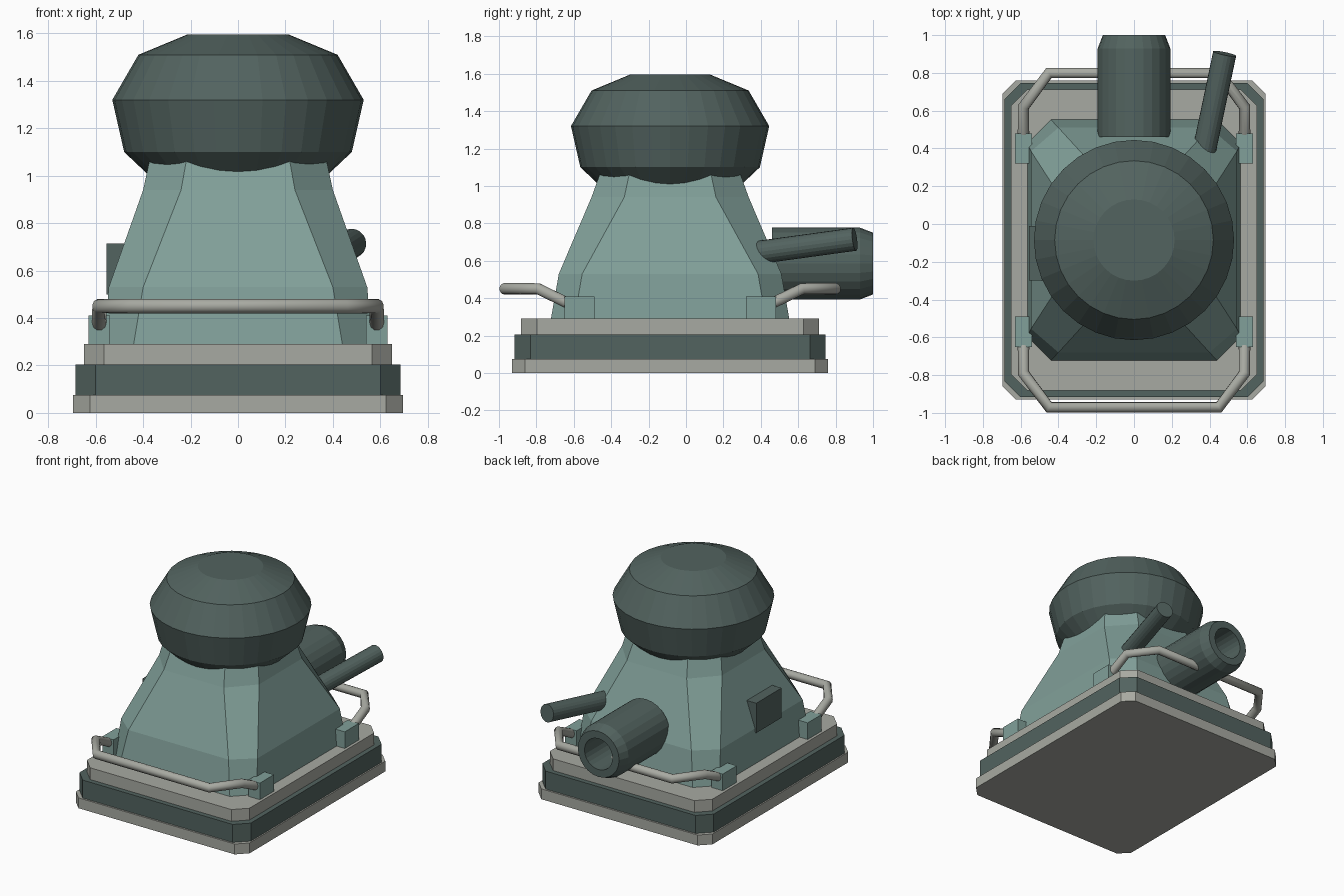
import bpy, bmesh, math
from mathutils import Vector, Matrix

cube = bpy.data.objects.get("Cube")
if cube:
    bpy.data.objects.remove(cube, do_unlink=True)

MID = -0.085  # y of the main axis


def material(name, rgb):
    m = bpy.data.materials.new(name)
    m.use_nodes = True
    m.diffuse_color = (*rgb, 1)
    m.node_tree.nodes["Principled BSDF"].inputs["Base Color"].default_value = (*rgb, 1)
    return m


teal = material("soft teal", (0.22, 0.35, 0.32))
dark = material("dark green grey", (0.085, 0.125, 0.115))
pale = material("pale warm grey", (0.39, 0.40, 0.36))


def finish(bm, name, mat, matrix=None):
    bmesh.ops.recalc_face_normals(bm, faces=bm.faces)
    if matrix:
        bm.transform(matrix)
    me = bpy.data.meshes.new(name)
    bm.to_mesh(me)
    bm.free()
    me.materials.append(mat)
    ob = bpy.data.objects.new(name, me)
    bpy.context.collection.objects.link(ob)
    return ob


def octagon(hx, hy, cx, cy):
    """Rectangle outline with cut corners."""
    q = [(hx, hy - cy), (hx - cx, hy)]
    return (q + [(-x, y) for x, y in reversed(q)] + [(-x, -y) for x, y in q]
            + [(x, -y) for x, y in reversed(q)])


def loft(name, levels, mat):
    """Stack of cut-corner rectangles: (z, half x, half y, cut x, cut y)."""
    bm = bmesh.new()
    rings = [[bm.verts.new((x, y + MID, z)) for x, y in octagon(*dims)]
             for z, *dims in levels]
    for a, b in zip(rings, rings[1:]):
        for i in range(8):
            j = (i + 1) % 8
            bm.faces.new((a[i], a[j], b[j], b[i]))
    bm.faces.new(rings[0][::-1])
    bm.faces.new(rings[-1])
    return finish(bm, name, mat)


def lathe(name, profile, mat, sides, matrix):
    """Spin (radius, height) points round z; radius 0 closes an end."""
    bm = bmesh.new()
    pts = [bm.verts.new((r, 0, z)) for r, z in profile]
    edges = [bm.edges.new(p) for p in zip(pts, pts[1:])]
    bmesh.ops.spin(bm, geom=pts + edges, cent=(0, 0, 0), axis=(0, 0, 1),
                   angle=math.tau, steps=sides, use_duplicate=False)
    bmesh.ops.remove_doubles(bm, verts=bm.verts, dist=0.0005)
    return finish(bm, name, mat, matrix)


def box(name, lo, hi, mat):
    lo, hi = Vector(lo), Vector(hi)
    bm = bmesh.new()
    bmesh.ops.create_cube(bm, size=1)
    return finish(bm, name, mat, Matrix.Translation((lo + hi) / 2)
                  @ Matrix.Diagonal((*(hi - lo), 1)))


# Base: sanding sheet, pad and top plate
loft("sanding_sheet", [(z, 0.695, 0.845, 0.07, 0.07) for z in (0, 0.075)], pale)
loft("pad", [(z, 0.685, 0.832, 0.085, 0.085) for z in (0.075, 0.205)], dark)
loft("top_plate", [(z, 0.65, 0.797, 0.085, 0.085) for z in (0.205, 0.29)], pale)

# Tapered housing
loft("housing", [(0.29, 0.565, 0.637, 0.125, 0.125),
                 (0.53, 0.545, 0.595, 0.145, 0.125),
                 (0.94, 0.40, 0.42, 0.16, 0.175),
                 (1.08, 0.37, 0.37, 0.155, 0.155)], teal)

# Round palm grip
lathe("palm_grip", [(0, 0.93), (0.30, 0.93), (0.48, 1.10), (0.53, 1.32),
                    (0.42, 1.51), (0.215, 1.595), (0, 1.595)],
      dark, 32, Matrix.Translation((0, MID, 0)))

# Hollow dust outlet pointing backwards
lathe("dust_outlet", [(0, 0), (0.192, 0), (0.192, 0.47), (0.165, 0.54),
                      (0.112, 0.54), (0.112, 0.2), (0, 0.2)],
      dark, 24, Matrix.Translation((0, 0.46, 0.585)) @ Matrix.Rotation(-math.pi / 2, 4, 'X'))

# Power cord sleeve
start, end = Vector((0.372, 0.39, 0.645)), Vector((0.48, 0.902, 0.715))
axis = end - start
lathe("cord_sleeve", [(0, 0), (0.062, 0), (0.062, axis.length), (0, axis.length)],
      dark, 20, Matrix.Translation(start) @ axis.to_track_quat('Z', 'Y').to_matrix().to_4x4())

# Side switch
box("switch", (-0.555, -0.3, 0.5), (-0.44, -0.01, 0.715), dark)

# Clamp brackets and wire clamp rails, front and back
for label, s in (("front", -1), ("back", 1)):
    for side, t in (("left", 1), ("right", -1)):
        a, b = sorted((0.54 * t, 0.63 * t))
        c, d = sorted((MID + s * 0.405, MID + s * 0.565))
        box(f"{label}_{side}_bracket", (a, c, 0.29), (b, d, 0.41), teal)
    half = [(0.585, 0.52, 0.36), (0.585, 0.705, 0.45), (0.45, 0.885, 0.45)]
    path = half + [(-x, y, z) for x, y, z in reversed(half)]
    cu = bpy.data.curves.new(f"{label}_rail", 'CURVE')
    cu.dimensions = '3D'
    cu.bevel_depth = 0.031
    cu.bevel_resolution = 3
    cu.use_fill_caps = True
    sp = cu.splines.new('POLY')
    sp.points.add(len(path) - 1)
    for p, (x, y, z) in zip(sp.points, path):
        p.co = (x, MID + s * y, z, 1)
    cu.materials.append(pale)
    bpy.context.collection.objects.link(bpy.data.objects.new(f"{label}_rail", cu))
